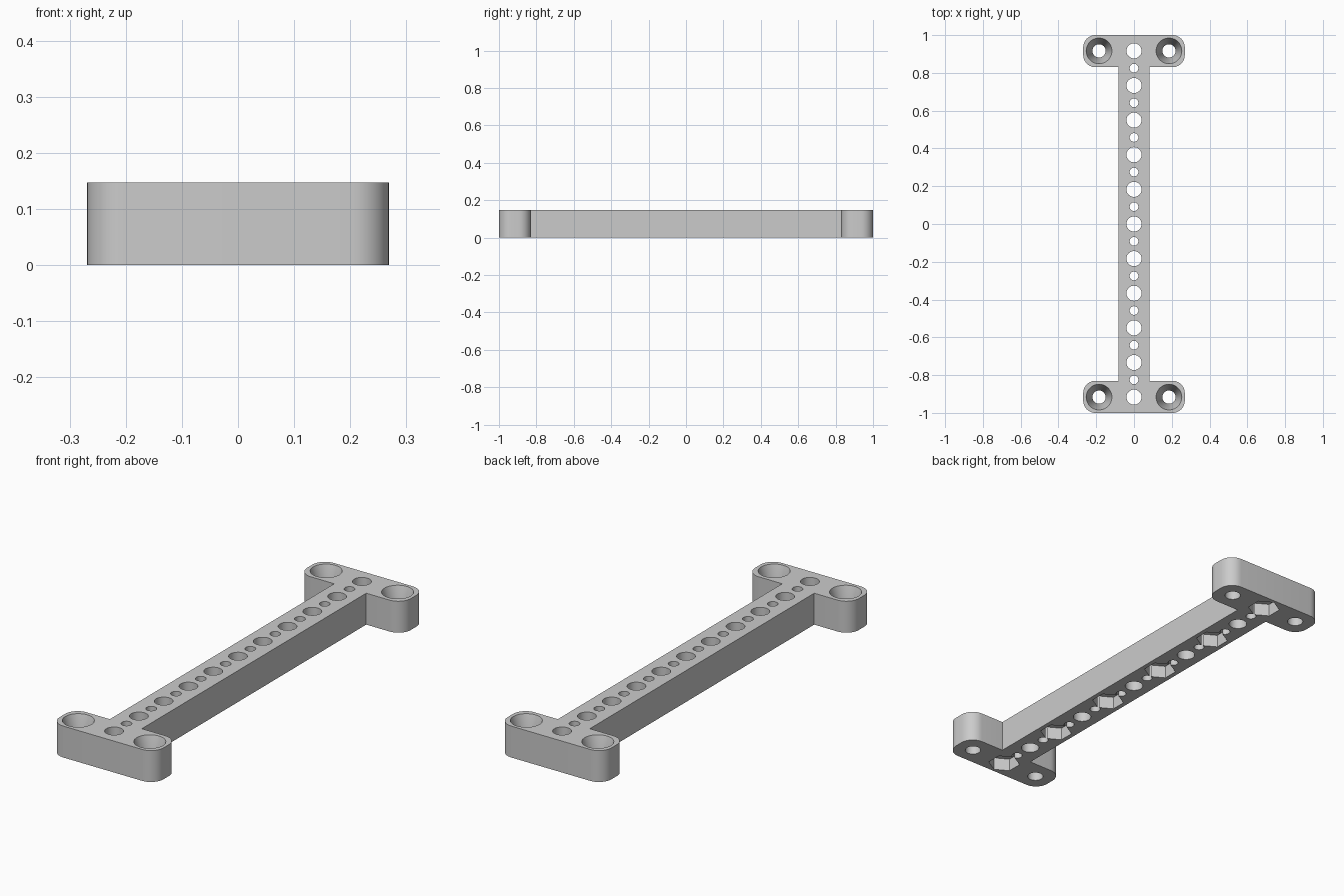
import bpy
import bmesh
from math import cos, sin, pi, radians

if "Cube" in bpy.data.objects:
    bpy.data.objects.remove(bpy.data.objects["Cube"], do_unlink=True)

HEIGHT = 0.147
BAR = 0.083               # half width of the bar
END_X, END_Y = 0.269, 0.83
CORNER = 0.065
PITCH = 0.1833            # spacing of the large holes
SCREW_X = 0.185

grey = bpy.data.materials.new("light grey")
grey.use_nodes = True
grey.diffuse_color = (0.6, 0.6, 0.6, 1)
grey.node_tree.nodes["Principled BSDF"].inputs["Base Color"].default_value = (0.6, 0.6, 0.6, 1)


def finish(name, bm):
    bmesh.ops.recalc_face_normals(bm, faces=bm.faces)
    mesh = bpy.data.meshes.new(name)
    bm.to_mesh(mesh)
    bm.free()
    mesh.materials.append(grey)
    obj = bpy.data.objects.new(name, mesh)
    bpy.context.collection.objects.link(obj)
    return obj


def arc(cx, cy, start, steps=10):
    angles = [start + pi / 2 * i / steps for i in range(steps + 1)]
    return [(cx + CORNER * cos(a), cy + CORNER * sin(a)) for a in angles]


def revolve(bm, x, y, profile, sides):
    """Closed prism or cone stack from (radius, z) pairs."""
    rings = [[bm.verts.new((x + r * cos(2 * pi * i / sides), y + r * sin(2 * pi * i / sides), z))
              for i in range(sides)] for r, z in profile]
    # A quarter turn puts hexagon corners along the bar
    if sides == 6:
        for v in rings[0] + rings[1]:
            dx, dy = v.co.x - x, v.co.y - y
            v.co.x, v.co.y = x - dy, y + dx
    for low, high in zip(rings, rings[1:]):
        for i in range(sides):
            j = (i + 1) % sides
            bm.faces.new((low[i], low[j], high[j], high[i]))
    bm.faces.new(rings[0][::-1])
    bm.faces.new(rings[-1])


# I-shaped plate: one end outline, repeated by a half turn
end = [(BAR, END_Y)]
end += arc(END_X - CORNER, END_Y + CORNER, -pi / 2)
end += arc(END_X - CORNER, 1 - CORNER, 0)
end += arc(CORNER - END_X, 1 - CORNER, pi / 2)
end += arc(CORNER - END_X, END_Y + CORNER, pi)
end += [(-BAR, END_Y)]
outline = end + [(-x, -y) for x, y in end]
bm = bmesh.new()
base = bm.faces.new([bm.verts.new((x, y, 0)) for x, y in outline])
top = bmesh.ops.extrude_face_region(bm, geom=[base])["geom"]
bmesh.ops.translate(bm, verts=[v for v in top if isinstance(v, bmesh.types.BMVert)], vec=(0, 0, HEIGHT))
plate = finish("mounting_bar", bm)

# Row of alternating holes and the tapered screw holes
bm = bmesh.new()
through = (-0.05, HEIGHT + 0.05)
for i in range(-10, 11):
    radius = 0.04 if i % 2 == 0 else 0.023
    revolve(bm, 0, i * PITCH / 2, [(radius, z) for z in through], 40)
for sx in (-1, 1):
    for sy in (-1, 1):
        revolve(bm, sx * SCREW_X, sy * 5 * PITCH,
                [(0.035, -0.05), (0.035, 0.035), (0.068, HEIGHT), (0.068, HEIGHT + 0.05)], 48)
holes = finish("hole_cutter", bm)

# Hexagonal nut pockets under every second large hole
bm = bmesh.new()
for i in range(-5, 6, 2):
    revolve(bm, 0, i * PITCH, [(0.071, -0.05), (0.071, 0.06)], 6)
pockets = finish("nut_pocket_cutter", bm)

for cutter in (holes, pockets):
    cutter.hide_render = True
    mod = plate.modifiers.new(cutter.name, "BOOLEAN")
    mod.operation = "DIFFERENCE"
    mod.solver = "EXACT"
    mod.object = cutter

# Bake the cuts, then drop the cutters
graph = bpy.context.evaluated_depsgraph_get()
cut_mesh = bpy.data.meshes.new_from_object(plate.evaluated_get(graph))
plate.modifiers.clear()
plate.data = cut_mesh
for cutter in (holes, pockets):
    bpy.data.objects.remove(cutter, do_unlink=True)

bpy.ops.object.select_all(action="DESELECT")
plate.select_set(True)
bpy.context.view_layer.objects.active = plate
bpy.ops.object.shade_smooth_by_angle(angle=radians(30))
